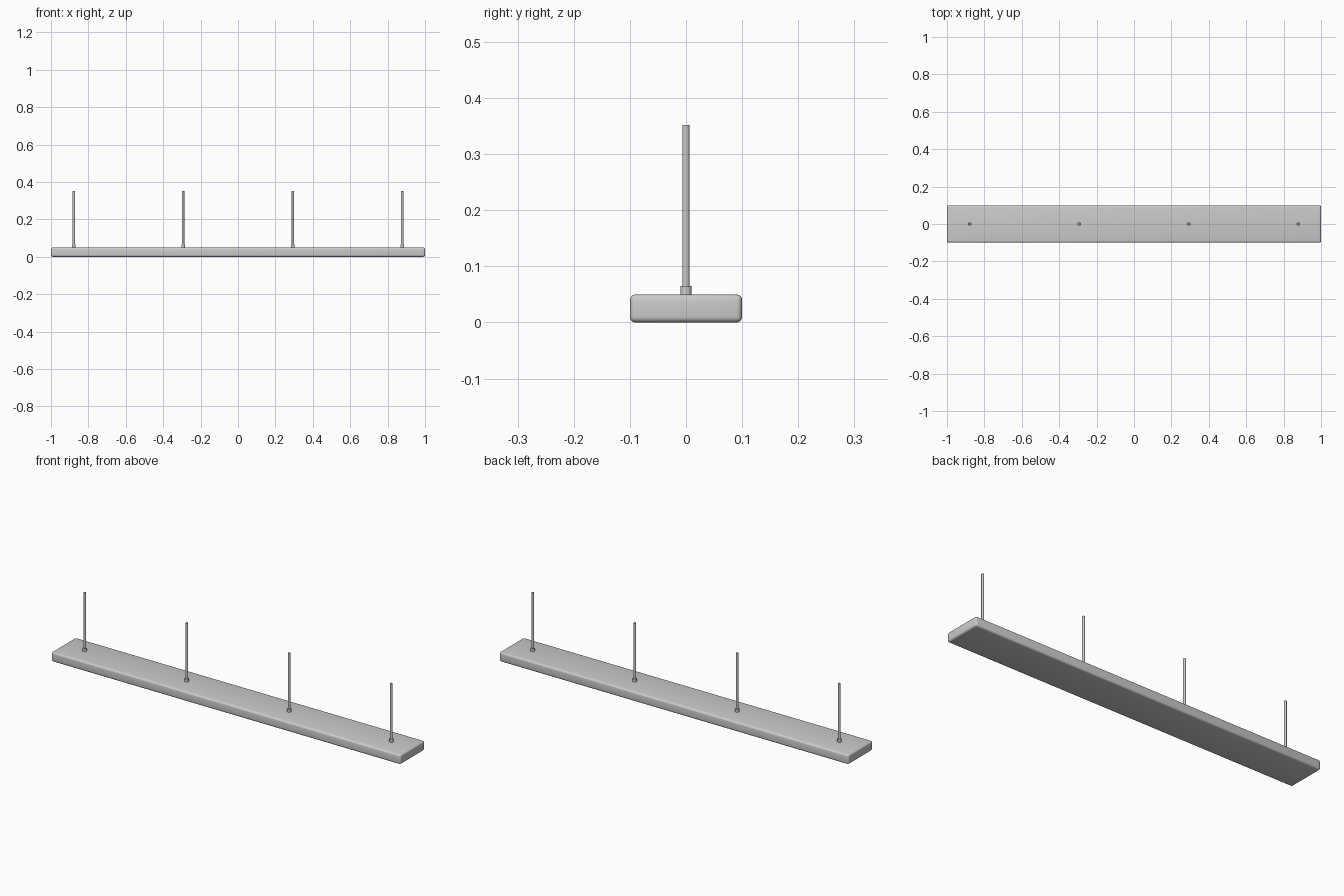
import bpy

if "Cube" in bpy.data.objects:
    bpy.data.objects.remove(bpy.data.objects["Cube"])

ROD_X = [-0.878, -0.293, 0.293, 0.878]


def smooth(obj):
    bpy.ops.object.select_all(action='DESELECT')
    obj.select_set(True)
    bpy.context.view_layer.objects.active = obj
    bpy.ops.object.shade_smooth_by_angle()


def cylinder(name, x, radius, z0, z1, sides=24):
    bpy.ops.mesh.primitive_cylinder_add(vertices=sides, radius=radius, depth=z1 - z0,
                                        location=(x, 0, (z0 + z1) / 2))
    obj = bpy.context.object
    obj.name = name
    smooth(obj)
    return obj


# Floating shelf board with rounded edges
bpy.ops.mesh.primitive_cube_add(size=1, location=(0, 0, 0.025))
board = bpy.context.object
board.name = "board"
board.scale = (2.0, 0.2, 0.05)
bpy.ops.object.transform_apply(location=False, rotation=False, scale=True)
bevel = board.modifiers.new("rounded_edges", 'BEVEL')
bevel.width = 0.01
bevel.segments = 4
bpy.ops.object.modifier_apply(modifier=bevel.name)
smooth(board)

# Hanging rods, each with a collar at its foot
for i, x in enumerate(ROD_X, 1):
    cylinder(f"collar_{i}", x, 0.01, 0.048, 0.065)
    cylinder(f"rod_{i}", x, 0.0063, 0.048, 0.352)
